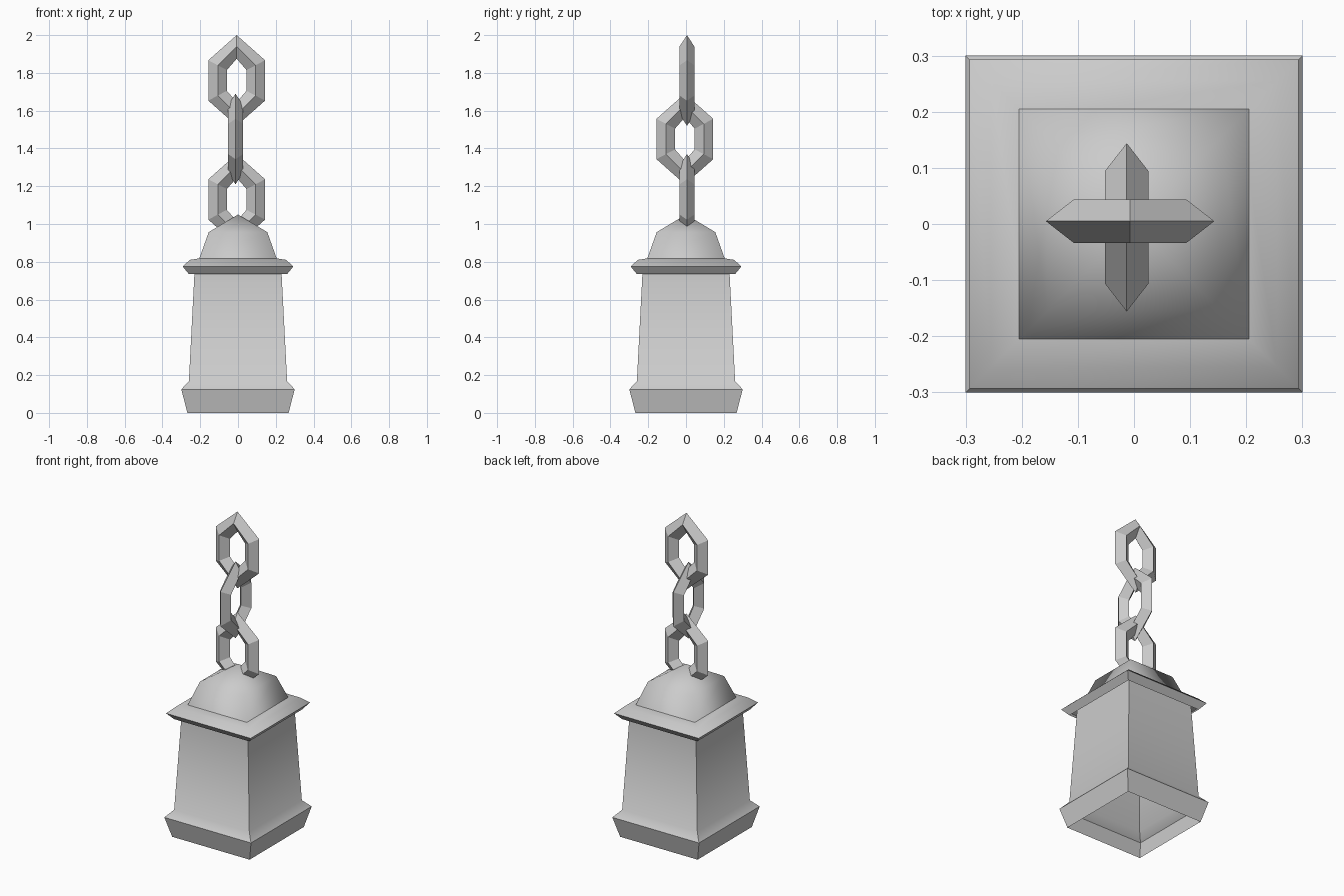
import bpy
import bmesh
from math import radians
from mathutils import Vector

cube = bpy.data.objects.get("Cube")
if cube:
    bpy.data.objects.remove(cube)

metal = bpy.data.materials.new("grey_metal")
metal.use_nodes = True
metal.diffuse_color = (0.6, 0.6, 0.6, 1)
metal.node_tree.nodes["Principled BSDF"].inputs["Base Color"].default_value = (0.6, 0.6, 0.6, 1)


def finish(name, bm, angle):
    bmesh.ops.recalc_face_normals(bm, faces=bm.faces)
    mesh = bpy.data.meshes.new(name)
    bm.to_mesh(mesh)
    bm.free()
    mesh.materials.append(metal)
    obj = bpy.data.objects.new(name, mesh)
    bpy.context.collection.objects.link(obj)
    bpy.ops.object.select_all(action="DESELECT")
    obj.select_set(True)
    bpy.context.view_layer.objects.active = obj
    if angle:
        bpy.ops.object.shade_smooth_by_angle(angle=radians(angle))
    return obj


def bridge(bm, a, b):
    n = len(a)
    for i in range(n):
        j = (i + 1) % n
        bm.faces.new((a[i], a[j], b[j], b[i]))


def square_shell(name, profile, angle, apex=None):
    """Open square shell through (half width, height) rings, optionally ending in a point."""
    bm = bmesh.new()
    rings = [[bm.verts.new((sx * w, sy * w, z))
              for sx, sy in ((-1, -1), (1, -1), (1, 1), (-1, 1))] for w, z in profile]
    for a, b in zip(rings, rings[1:]):
        bridge(bm, a, b)
    if apex:
        tip = bm.verts.new((0, 0, apex))
        for i in range(4):
            bm.faces.new((rings[-1][i], rings[-1][(i + 1) % 4], tip))
    return finish(name, bm, angle)


def chain_link(name, centre, along_y=False):
    """Six-sided link with a diamond cross-section."""
    bm = bmesh.new()
    # half width, corner height, tip height, thickness offset
    section = ((0.15, 0.107, 0.24, 0), (0.1, 0.08, 0.18, 0.039),
               (0.052, 0.055, 0.115, 0), (0.1, 0.08, 0.18, -0.039))
    loops = []
    for w, c, t, d in section:
        outline = ((0, t), (w, c), (w, -c), (0, -t), (-w, -c), (-w, c))
        loops.append([bm.verts.new(Vector((d, u, z) if along_y else (u, d, z)) + Vector(centre))
                      for u, z in outline])
    for i in range(4):
        bridge(bm, loops[i], loops[(i + 1) % 4])
    return finish(name, bm, 0)


# Tapered body with flared foot, open underneath
square_shell("body", [(0.268, 0), (0.3, 0.125), (0.26, 0.168), (0.229, 0.77)], 45)

# Overhanging collar
square_shell("collar", [(0.26, 0.735), (0.293, 0.775), (0.255, 0.81), (0.19, 0.82)], 65)

# Domed cap, smooth all over
square_shell("dome", [(0.205, 0.817), (0.155, 0.957)], 180, apex=1.05)

# Chain, alternating direction
chain_link("lower_link", (-0.007, 0.005, 1.13))
chain_link("middle_link", (-0.013, -0.006, 1.45), along_y=True)
chain_link("upper_link", (-0.007, 0.005, 1.76))
